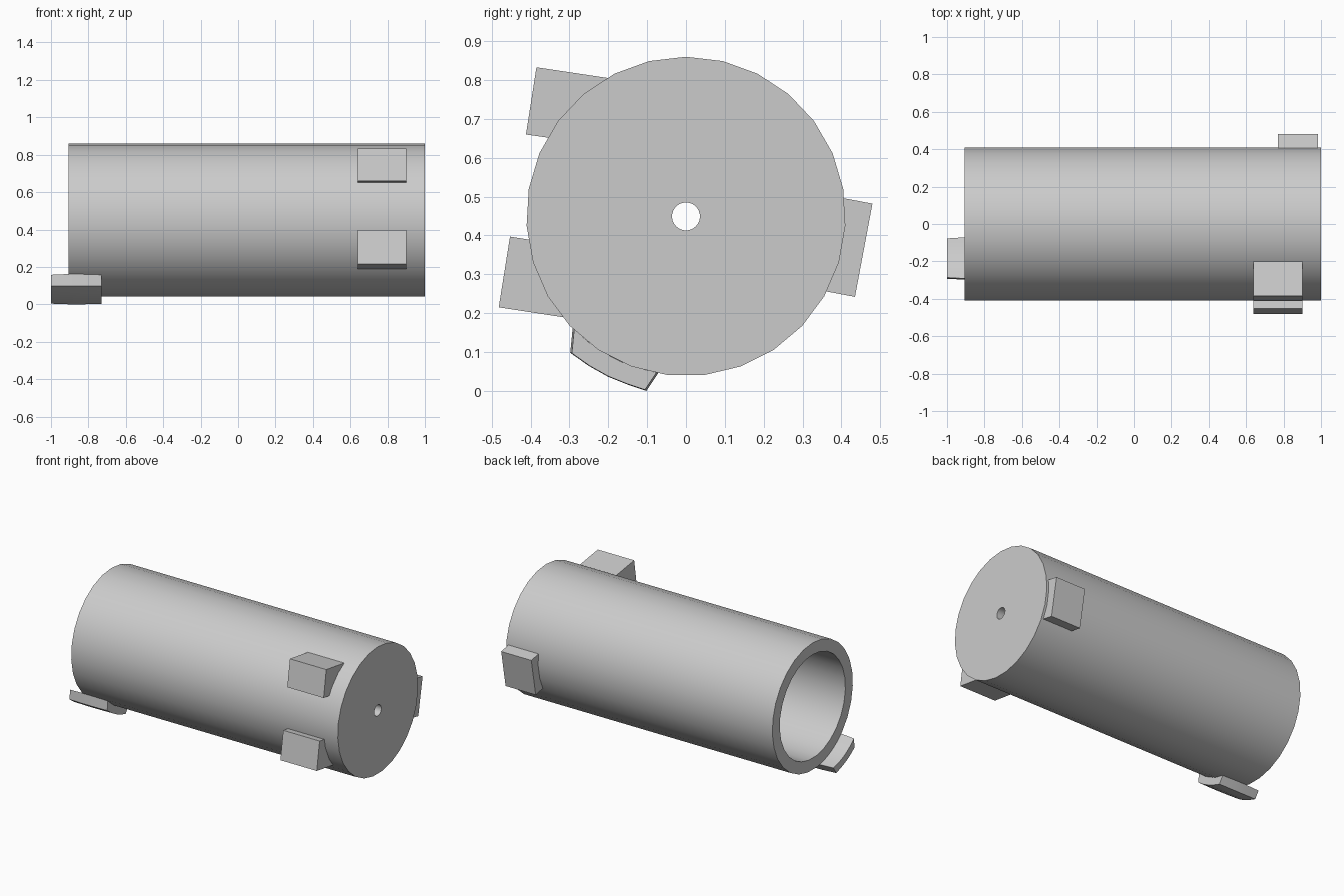
import bpy, bmesh, math
from mathutils import Vector

cube = bpy.data.objects.get("Cube")
if cube:
    bpy.data.objects.remove(cube, do_unlink=True)

AXIS_Z, RADIUS, BORE, HOLE = 0.449, 0.411, 0.335, 0.036
SIDES = 27

grey = bpy.data.materials.new("plain grey")
grey.use_nodes = True
colour = (0.6, 0.6, 0.6, 1)
grey.diffuse_color = colour
grey.node_tree.nodes["Principled BSDF"].inputs["Base Color"].default_value = colour


def finish(name, bm):
    """Turn a bmesh into a grey object with smooth shading and sharp edges."""
    bmesh.ops.recalc_face_normals(bm, faces=bm.faces)
    mesh = bpy.data.meshes.new(name)
    bm.to_mesh(mesh)
    bm.free()
    mesh.materials.append(grey)
    obj = bpy.data.objects.new(name, mesh)
    bpy.context.collection.objects.link(obj)
    bpy.ops.object.select_all(action='DESELECT')
    obj.select_set(True)
    bpy.context.view_layer.objects.active = obj
    bpy.ops.object.shade_smooth_by_angle(angle=math.radians(30))
    return obj


def bridge(bm, a, b):
    """Join two rings of vertices with quads."""
    n = len(a)
    for i in range(n):
        j = (i + 1) % n
        bm.faces.new((a[i], a[j], b[j], b[i]))


def prism(section, stations):
    """Loft a (y, z) section along x; each station is (x, scale)."""
    bm = bmesh.new()
    mid = sum((Vector(p) for p in section), Vector((0, 0))) / len(section)
    rings = []
    for x, s in stations:
        pts = [mid + (Vector(p) - mid) * s for p in section]
        rings.append([bm.verts.new((x, p.x, p.y)) for p in pts])
    for a, b in zip(rings, rings[1:]):
        bridge(bm, a, b)
    bm.faces.new(rings[0])
    bm.faces.new(rings[-1])
    return bm


# Tube: open at one end, capped with a small centre hole at the other
bm = bmesh.new()
profile = [(1, HOLE), (1, RADIUS), (-0.905, RADIUS),
           (-0.905, BORE), (0.92, BORE), (0.92, HOLE)]
rings = []
for x, r in profile:
    ring = []
    for i in range(SIDES):
        a = math.tau * i / SIDES
        ring.append(bm.verts.new((x, r * math.sin(a), AXIS_Z + r * math.cos(a))))
    rings.append(ring)
for k, ring in enumerate(rings):
    bridge(bm, ring, rings[(k + 1) % len(rings)])
finish("tube", bm)

# Side blocks: outer corners first, inner corners sunk into the tube wall
blocks = {
    "upper_front_block": ([(-0.385, 0.833), (-0.412, 0.66), (-0.335, 0.649), (-0.185, 0.803)], 0.64, 0.90),
    "lower_front_block": ([(-0.453, 0.397), (-0.482, 0.215), (-0.30, 0.187), (-0.39, 0.387)], 0.64, 0.90),
    "back_block": ([(0.48, 0.482), (0.435, 0.242), (0.35, 0.258), (0.395, 0.498)], 0.77, 0.985),
}
for name, (section, x0, x1) in blocks.items():
    finish(name, prism(section, [(x0, 1), (x1, 1)]))

# Curved lip under the open end, following the tube and softly rounded
section = [(-0.298, 0.098), (-0.25, 0.064), (-0.2, 0.036), (-0.15, 0.016), (-0.102, 0)]
for i in range(6):
    a = math.radians(10 + 35.5 * i / 5)
    r = RADIUS - 0.002
    section.append((-r * math.sin(a), AXIS_Z - r * math.cos(a)))
bm = prism(section, [(-1, 0.95), (-0.9, 1), (-0.83, 1), (-0.73, 0.96)])
edges = [e for e in bm.edges if e.calc_face_angle(0) > math.radians(35)]
bmesh.ops.bevel(bm, geom=edges, offset=0.012, segments=2, profile=0.5, affect='EDGES')
finish("end_lip", bm)
